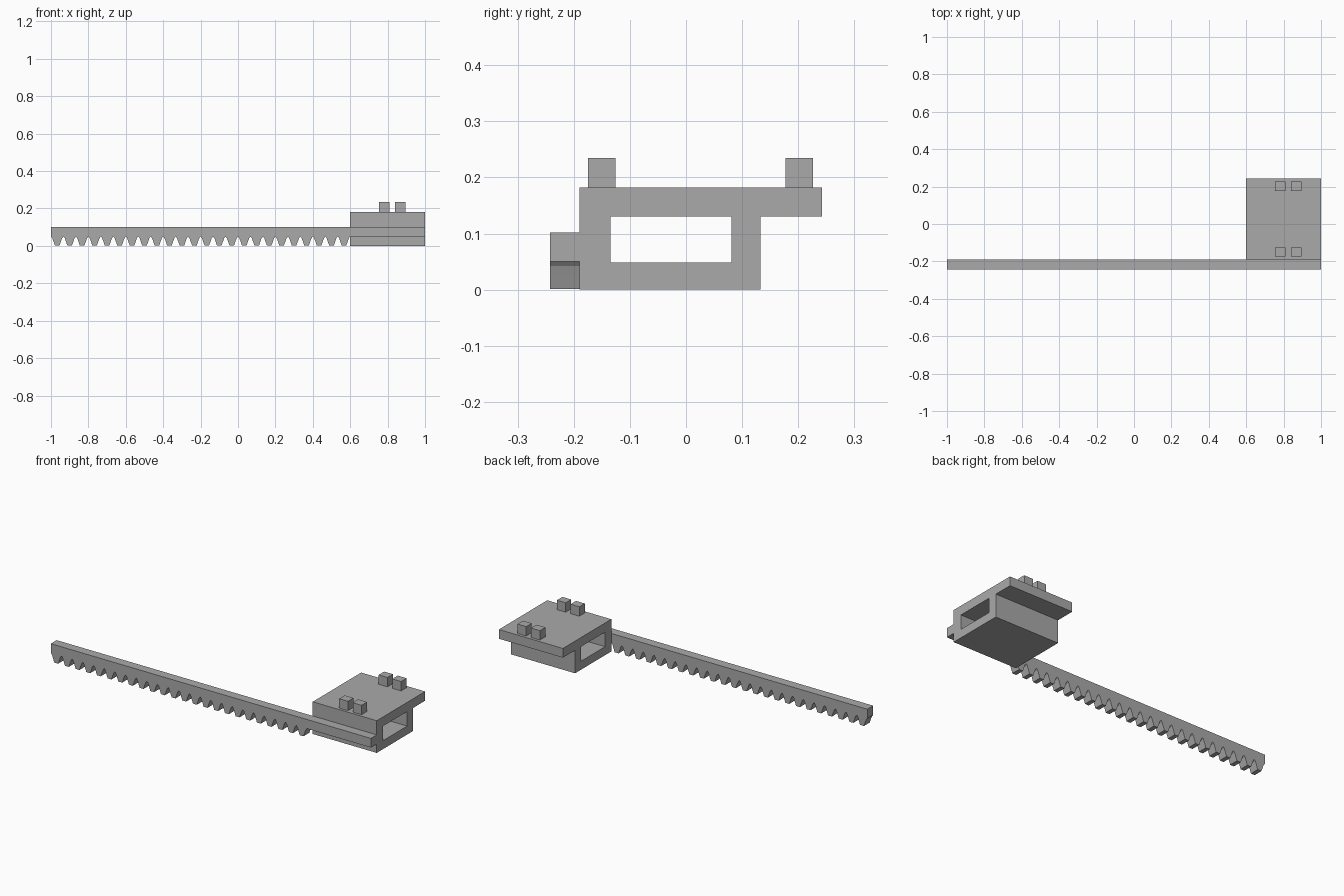
import bpy, bmesh
from mathutils import Vector

cube = bpy.data.objects.get("Cube")
if cube:
    bpy.data.objects.remove(cube)

grey = bpy.data.materials.new("plain grey")
grey.use_nodes = True
grey.diffuse_color = (0.4, 0.4, 0.4, 1)
grey.node_tree.nodes["Principled BSDF"].inputs["Base Color"].default_value = (0.4, 0.4, 0.4, 1)


def prism(name, loops, direction):
    """Fill closed outlines (later ones are holes) and extrude them."""
    bm = bmesh.new()
    edges = []
    for loop in loops:
        vs = [bm.verts.new(p) for p in loop]
        edges += [bm.edges.new((a, b)) for a, b in zip(vs, vs[1:] + vs[:1])]
    bmesh.ops.triangle_fill(bm, edges=edges, use_beauty=True)
    res = bmesh.ops.extrude_face_region(bm, geom=bm.faces[:], use_keep_orig=True)
    moved = [v for v in res["geom"] if isinstance(v, bmesh.types.BMVert)]
    bmesh.ops.translate(bm, verts=moved, vec=Vector(direction))
    bmesh.ops.dissolve_limit(bm, angle_limit=0.01, verts=bm.verts[:], edges=bm.edges[:])
    bmesh.ops.recalc_face_normals(bm, faces=bm.faces[:])
    mesh = bpy.data.meshes.new(name)
    bm.to_mesh(mesh)
    bm.free()
    mesh.materials.append(grey)
    obj = bpy.data.objects.new(name, mesh)
    bpy.context.collection.objects.link(obj)
    return obj


def box(name, x0, x1, y0, y1, z0, z1):
    base = [(x0, y0, z0), (x1, y0, z0), (x1, y1, z0), (x0, y1, z0)]
    return prism(name, [base], (0, 0, z1 - z0))


# Hollow carriage with a rear flange
X0, X1 = 0.6, 1.0
outer = [(-0.19, 0), (0.133, 0), (0.133, 0.13), (0.242, 0.13), (0.242, 0.182), (-0.19, 0.182)]
hole = [(-0.135, 0.048), (0.081, 0.048), (0.081, 0.13), (-0.135, 0.13)]
prism("carriage", [[(X0, y, z) for y, z in loop] for loop in (outer, hole)], (X1 - X0, 0, 0))

# Toothed rack, with its plain bar running on along the carriage
TEETH = 24
pitch = 1.6 / TEETH
tooth = [(0, 0.05), (0.10, 0.042), (0.20, 0.024), (0.32, 0.001),
         (0.68, 0.001), (0.80, 0.024), (0.90, 0.042)]
outline = [(-1 + (i + u) * pitch, z) for i in range(TEETH) for u, z in tooth]
outline += [(X0, 0.05), (X1, 0.05), (X1, 0.102), (-1, 0.102)]
prism("rack", [[(x, -0.242, z) for x, z in outline]], (0, 0.052, 0))

# Four square pegs on top
for side, y in (("front", -0.175), ("back", 0.177)):
    for end, x in (("right", 0.755), ("left", 0.84)):
        box(f"{side}_{end}_peg", x, x + 0.055, y, y + 0.049, 0.182, 0.235)
